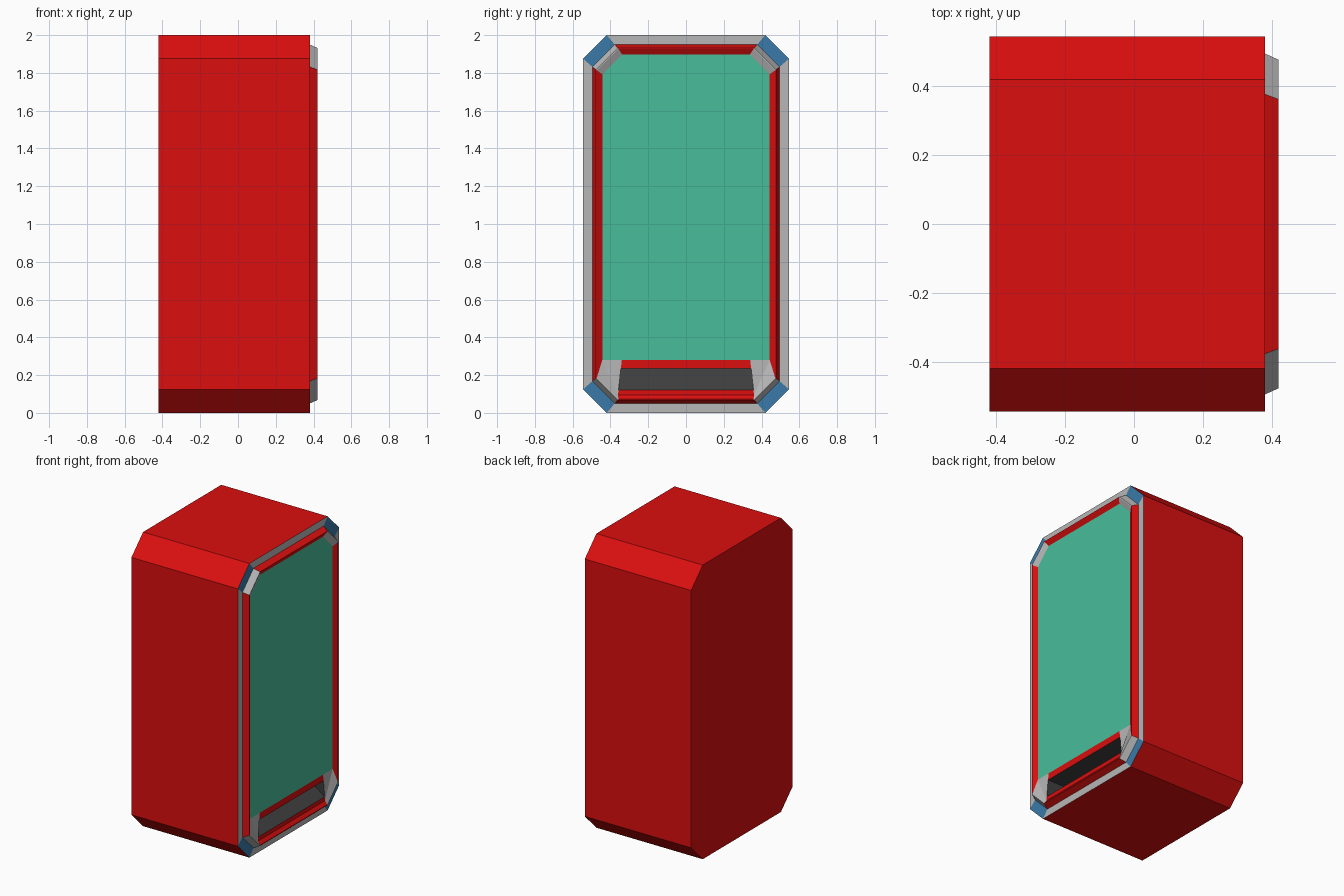
import bpy
from mathutils import Vector

if "Cube" in bpy.data.objects:
    bpy.data.objects.remove(bpy.data.objects["Cube"])


def srgb(h):
    out = []
    for i in (0, 2, 4):
        c = int(h[i:i + 2], 16) / 255
        out.append(c / 12.92 if c <= 0.04045 else ((c + 0.055) / 1.055) ** 2.4)
    return (*out, 1)


def material(name, h):
    m = bpy.data.materials.new(name)
    m.diffuse_color = srgb(h)
    m.use_nodes = True
    m.node_tree.nodes["Principled BSDF"].inputs["Base Color"].default_value = m.diffuse_color
    return m


RED, GRAY, BLUE, GREEN, DARK = range(5)
MATS = [material("red", "DB0E0E"), material("light gray", "B7B7B7"),
        material("blue", "3A7AA8"), material("sea green", "48BD9B"),
        material("dark gray", "414141")]


def octagon(d, c, x):
    """Chamfered rectangle inset by d with chamfer leg c, in the plane x."""
    w, b, t = 0.545 - d, d, 2 - d
    half = [(w - c, b), (w, b + c), (w, t - c), (w - c, t)]
    pts = half + [(-y, z) for y, z in reversed(half)]
    return [Vector((x, y, z)) for y, z in pts]


def build(name, faces):
    """faces: (points, material, direction the face should look towards)"""
    verts, polys, mats = [], [], []
    for pts, mat, look in faces:
        pts = [Vector(p) for p in pts]
        n = (pts[1] - pts[0]).cross(pts[2] - pts[1])
        if n.dot(Vector(look)) < 0:
            pts.reverse()
        polys.append(range(len(verts), len(verts) + len(pts)))
        verts += pts
        mats.append(mat)
    me = bpy.data.meshes.new(name)
    me.from_pydata(verts, [], [list(p) for p in polys])
    used = sorted(set(mats))
    for m in used:
        me.materials.append(MATS[m])
    for p, m in zip(me.polygons, mats):
        p.material_index = used.index(m)
    ob = bpy.data.objects.new(name, me)
    bpy.context.collection.objects.link(ob)
    return ob


def band(a, b, straight, corner, look=(1, 0, 0)):
    """Eight quads between two octagons; the chamfers get their own colour."""
    out = []
    for i in range(8):
        j = (i + 1) % 8
        out.append(((a[i], a[j], b[j], b[i]), corner if i % 2 == 0 else straight,
                    look or (a[i] + a[j]) / 2 - Vector((a[i].x, 0, 1))))
    return out


# Cabinet shell, open at the front where the trim closes it
back, rim = octagon(0, 0.125, -0.42), octagon(0, 0.125, 0.38)
build("cabinet", band(back, rim, RED, RED, None) + [(back, RED, (-1, 0, 0))])

# Flat edge trim
step = octagon(0.05, 0.118, 0.38)
build("edge_trim", band(rim, step, GRAY, BLUE))

# Raised frame; its lower inner corners run up to the glass
crest_out, crest_in = octagon(0.068, 0.115, 0.42), octagon(0.073, 0.114, 0.42)
X = 0.402
inner = octagon(0.102, 0.105, X)
for i, (y, z) in {0: (0.36, 0.095), 1: (0.443, 0.28),
                  6: (-0.443, 0.28), 7: (-0.36, 0.095)}.items():
    inner[i] = Vector((X, y, z))
build("raised_frame", band(step, crest_out, RED, GRAY)
      + band(crest_out, crest_in, RED, GRAY) + band(crest_in, inner, RED, GRAY))

# Display glass
build("display_glass", [(inner[1:7], GREEN, (1, 0, 0))])


# Lower panel with a tray opening
def edge(z, s=1, x=X):
    return (x, s * (0.34 + (0.28 - z) / 0.185 * 0.02), z)


def strip(z0, z1):
    return (edge(z0, -1), edge(z0), edge(z1), edge(z1, -1))


Z0, Z1, DEEP = 0.122, 0.235, 0.27
panel = [(strip(0.095, Z0), RED, (1, 0, 0)), (strip(Z1, 0.28), RED, (1, 0, 0))]
for s in (1, -1):
    panel.append((((X, s * 0.443, 0.28), edge(0.28, s), edge(0.095, s)), GRAY, (1, 0, 0)))
build("lower_panel", panel)

# Wedge-shaped delivery tray behind the opening
tray = [((edge(Z0, -1), edge(Z0), edge(Z1, 1, DEEP), edge(Z1, -1, DEEP)), DARK, (1, 0, 1)),
        ((edge(Z1, -1), edge(Z1), edge(Z1, 1, DEEP), edge(Z1, -1, DEEP)), DARK, (0, 0, -1))]
for s in (1, -1):
    tray.append(((edge(Z0, s), edge(Z1, s), edge(Z1, s, DEEP)), DARK, (0, -s, 0)))
build("delivery_tray", tray)
